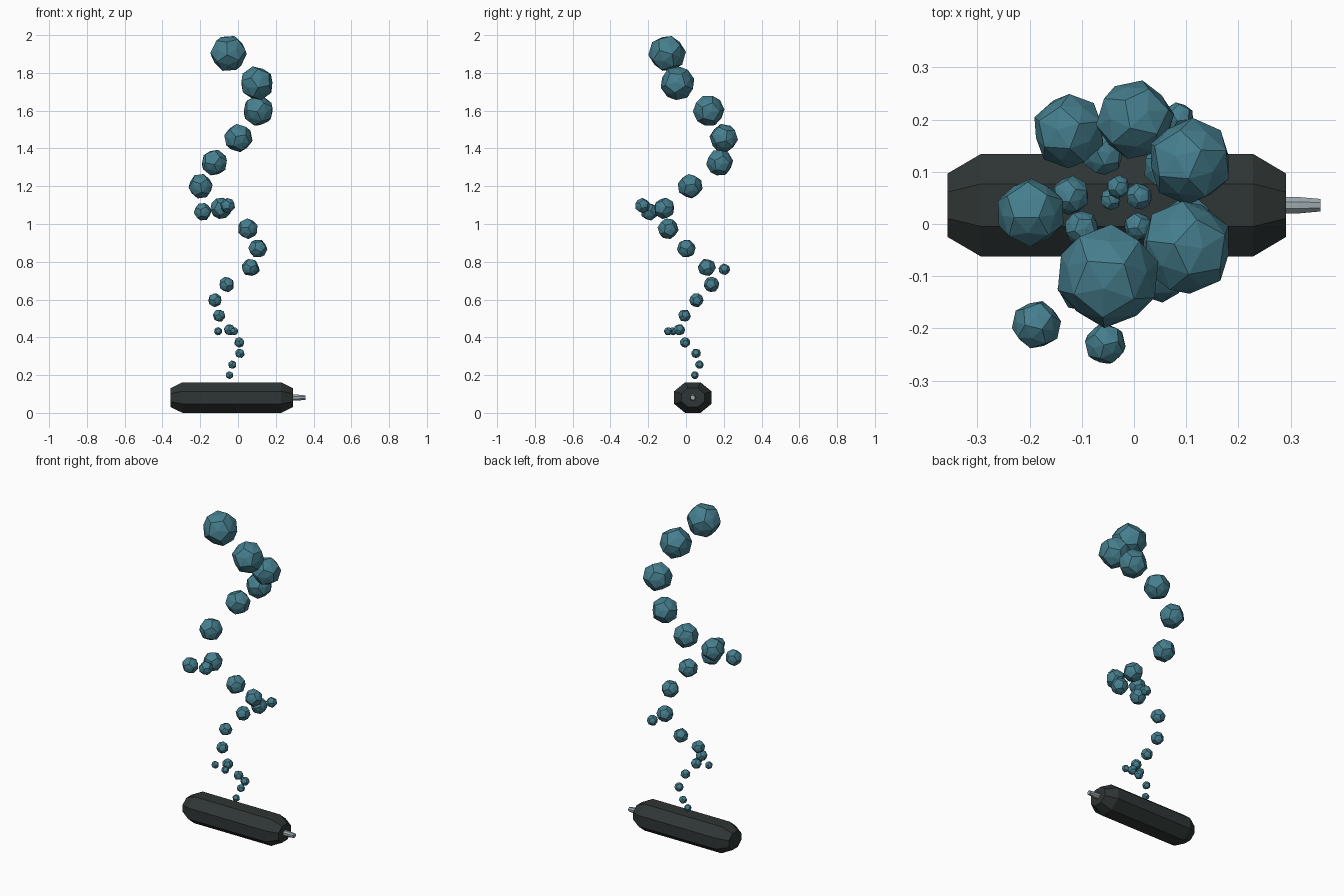
import bpy, bmesh, math, random
from mathutils import Euler, Matrix, Vector

default = bpy.data.objects.get("Cube")
if default:
    bpy.data.objects.remove(default, do_unlink=True)
random.seed(4)


def make_material(name, rgb):
    mat = bpy.data.materials.new(name)
    mat.use_nodes = True
    colour = (*rgb, 1)
    mat.diffuse_color = colour
    mat.node_tree.nodes["Principled BSDF"].inputs["Base Color"].default_value = colour
    return mat


teal = make_material("bubble_teal", (0.06, 0.21, 0.27))
charcoal = make_material("charcoal_body", (0.028, 0.036, 0.035))
steel = make_material("steel_grey", (0.34, 0.4, 0.43))


def finish(name, bm, mat, location=(0, 0, 0)):
    bmesh.ops.recalc_face_normals(bm, faces=bm.faces[:])
    mesh = bpy.data.meshes.new(name)
    bm.to_mesh(mesh)
    bm.free()
    mesh.materials.append(mat)
    obj = bpy.data.objects.new(name, mesh)
    obj.location = location
    bpy.context.collection.objects.link(obj)
    return obj


def bubble(name, x, y, z, radius):
    """Faceted ball: twelve pentagons, each with a slightly raised centre."""
    seed = bmesh.new()
    bmesh.ops.create_icosphere(seed, subdivisions=1, radius=1)
    points = [v.co.normalized() * 0.9 for v in seed.verts]
    points += [f.calc_center_median().normalized() for f in seed.faces]
    seed.free()
    turn = Euler([random.uniform(0, math.tau) for _ in range(3)]).to_matrix()
    bm = bmesh.new()
    for p in points:
        bm.verts.new(turn @ p * radius)
    bmesh.ops.convex_hull(bm, input=bm.verts[:])
    return finish(name, bm, teal, (x, y, z))


def lathe_x(name, stations, sides, half_y, half_z, mat, location):
    """Loft flat-topped polygon rings along x; stations are (x, scale)."""
    bm = bmesh.new()
    rings = []
    for x, scale in stations:
        ring = []
        for i in range(sides):
            a = math.tau * (i + 0.5) / sides
            k = scale / math.cos(math.pi / sides)
            ring.append(bm.verts.new((x, math.cos(a) * half_y * k, math.sin(a) * half_z * k)))
        rings.append(ring)
    for r, s in zip(rings, rings[1:]):
        for i in range(sides):
            j = (i + 1) % sides
            bm.faces.new((r[i], r[j], s[j], s[i]))
    bm.faces.new(rings[0])
    bm.faces.new(rings[-1])
    return finish(name, bm, mat, location)


# Canister lying on its side, with tapered ends and a small nozzle
axis = (0, 0.036, 0.081)
lathe_x("canister_body", [(-0.357, 0.62), (-0.293, 1), (0.228, 1), (0.291, 0.62)],
        8, 0.0985, 0.081, charcoal, axis)
lathe_x("canister_nozzle", [(0.28, 1), (0.312, 1), (0.357, 0.75)],
        8, 0.016, 0.016, steel, axis)

# Spiral of bubbles growing as they rise: x, y, z, radius
spiral = [
    (-0.045, 0.047, 0.2, 0.021), (-0.03, 0.071, 0.255, 0.023),
    (0.01, 0.053, 0.315, 0.026), (0.007, -0.005, 0.373, 0.028),
    (-0.045, -0.035, 0.44, 0.031), (-0.1, -0.008, 0.515, 0.034),
    (-0.122, 0.055, 0.597, 0.038), (-0.06, 0.135, 0.68, 0.042),
    (0.065, 0.11, 0.77, 0.048), (0.105, 0.002, 0.87, 0.051),
    (0.052, -0.095, 0.975, 0.056), (-0.09, -0.115, 1.083, 0.058),
    (-0.198, 0.022, 1.2, 0.067), (-0.125, 0.178, 1.325, 0.072),
    (0.002, 0.2, 1.455, 0.077), (0.107, 0.12, 1.6, 0.084),
    (0.1, -0.045, 1.745, 0.092), (-0.05, -0.1, 1.903, 0.1),
]
for n, spec in enumerate(spiral, 1):
    bubble(f"rising_bubble_{n}", *spec)

# Stray bubbles beside the spiral
strays = [
    (-0.105, -0.07, 0.432, 0.022), (-0.02, -0.095, 0.432, 0.022),
    (0.085, 0.203, 0.76, 0.031),
    (-0.187, -0.193, 1.065, 0.048), (-0.055, -0.23, 1.097, 0.041),
]
for n, spec in enumerate(strays, 1):
    bubble(f"stray_bubble_{n}", *spec)
